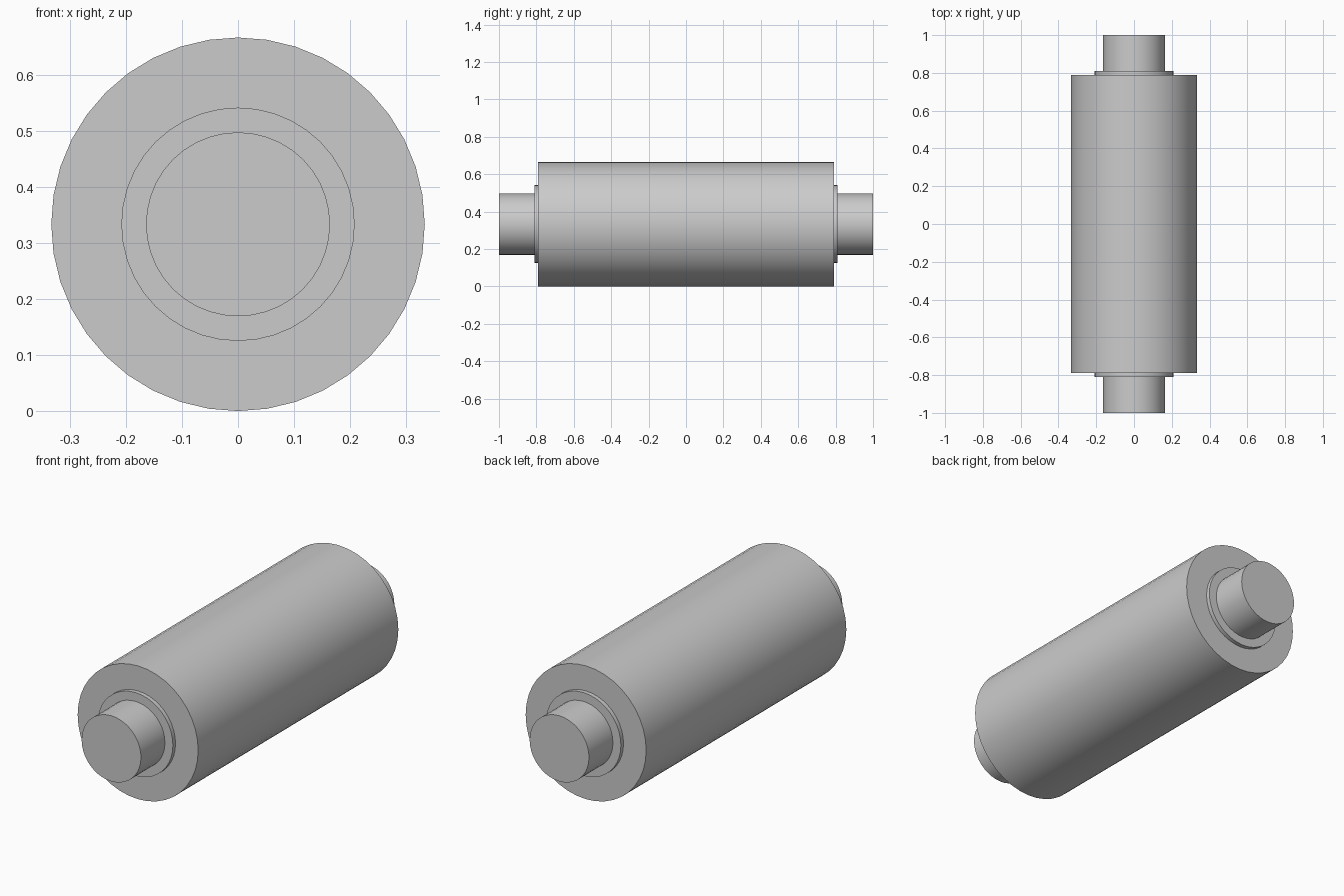
import bpy
import math

cube = bpy.data.objects.get("Cube")
if cube:
    bpy.data.objects.remove(cube, do_unlink=True)

SIDES = 40
BODY_RADIUS = 0.333

steel = bpy.data.materials.new("steel grey")
steel.use_nodes = True
steel.diffuse_color = (0.6, 0.6, 0.6, 1)
steel.node_tree.nodes["Principled BSDF"].inputs["Base Color"].default_value = (0.6, 0.6, 0.6, 1)


def rod(name, radius, y_start, y_end):
    """Smooth-sided cylinder lying along y, on the roller axis."""
    bpy.ops.mesh.primitive_cylinder_add(
        vertices=SIDES, radius=radius, depth=y_end - y_start,
        location=(0, (y_start + y_end) / 2, BODY_RADIUS),
        rotation=(math.pi / 2, 0, 0))
    obj = bpy.context.object
    obj.name = name
    obj.data.materials.append(steel)
    bpy.ops.object.transform_apply(location=False, rotation=True, scale=True)
    bpy.ops.object.shade_smooth_by_angle(angle=math.radians(30))
    return obj


# Main drum
rod("roller_body", BODY_RADIUS, -0.79, 0.79)

# Thin shoulder and protruding journal at each end
for end, side in (("front", -1), ("back", 1)):
    rod(end + "_collar", 0.208, *sorted((side * 0.77, side * 0.811)))
    rod(end + "_journal", 0.164, *sorted((side * 0.77, side * 1.0)))
